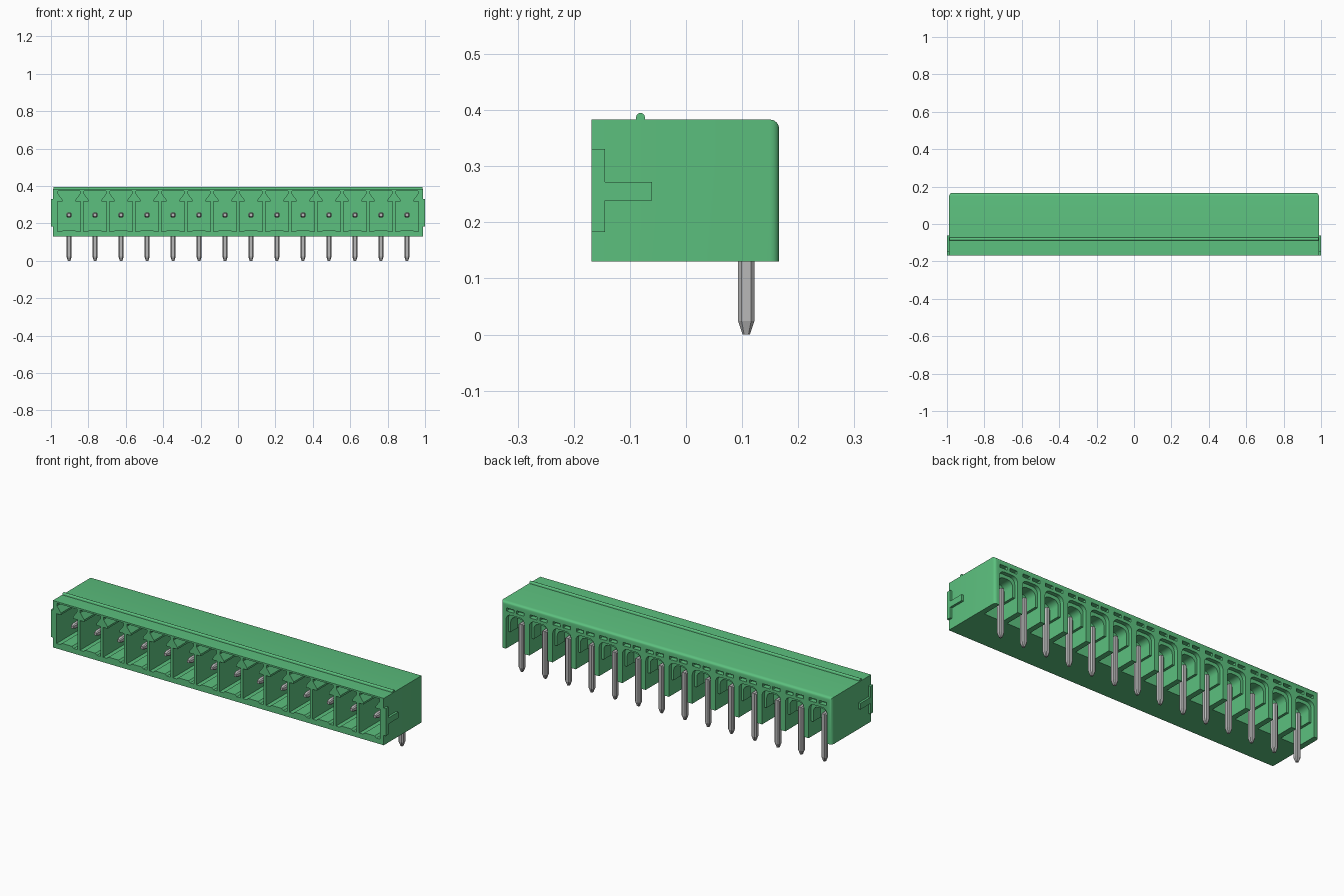
import bpy, bmesh, math
from mathutils import Vector

cube = bpy.data.objects.get("Cube")
if cube:
    bpy.data.objects.remove(cube, do_unlink=True)

COUNT, PITCH = 14, 0.139
CENTRES = [(i - (COUNT - 1) / 2) * PITCH for i in range(COUNT)]


def material(name, rgb, metallic=0.0):
    m = bpy.data.materials.new(name)
    m.use_nodes = True
    m.diffuse_color = (*rgb, 1)
    m.node_tree.nodes["Principled BSDF"].inputs["Base Color"].default_value = (*rgb, 1)
    return m


GREEN = material("green plastic", (0.107, 0.527, 0.209))
GREY = material("grey metal", (0.48, 0.48, 0.48))


def make_object(name, bm, mat):
    bmesh.ops.recalc_face_normals(bm, faces=bm.faces[:])
    mesh = bpy.data.meshes.new(name)
    bm.to_mesh(mesh)
    bm.free()
    mesh.materials.append(mat)
    obj = bpy.data.objects.new(name, mesh)
    bpy.context.scene.collection.objects.link(obj)
    return obj


def prism(bm, points, axis, a, b):
    """Extrude a flat outline from a to b; axis 'y' takes (x, z), 'x' takes (y, z)."""
    place = (lambda p, d: (p[0], d, p[1])) if axis == "y" else (lambda p, d: (d, p[0], p[1]))
    face = bm.faces.new([bm.verts.new(place(p, a)) for p in points])
    ext = bmesh.ops.extrude_face_region(bm, geom=[face])
    move = Vector((0, b - a, 0) if axis == "y" else (b - a, 0, 0))
    bmesh.ops.translate(bm, vec=move, verts=[g for g in ext["geom"] if isinstance(g, bmesh.types.BMVert)])


def rect(x0, x1, z0, z1):
    return [(x0, z0), (x1, z0), (x1, z1), (x0, z1)]


def arch(half, z0, z1, r):
    """Opening with rounded upper corners."""
    pts = [(-half, z0), (half, z0)]
    for cx, start in ((half - r, 0), (-half + r, 90)):
        for k in range(5):
            t = math.radians(start + k * 22.5)
            pts.append((cx + r * math.cos(t), z1 - r + r * math.sin(t)))
    return pts


def cut(obj, outlines, y0, y1):
    """Cut the given outlines out of the object in every cell."""
    bm = bmesh.new()
    for c in CENTRES:
        for pts in outlines:
            prism(bm, [(c + x, z) for x, z in pts], "y", y0, y1)
    cutter = make_object("cell_cutter", bm, GREEN)
    cutter.hide_render = True
    mod = obj.modifiers.new("cells", "BOOLEAN")
    mod.operation, mod.solver, mod.object = "DIFFERENCE", "EXACT", cutter
    bpy.context.view_layer.update()
    deps = bpy.context.evaluated_depsgraph_get()
    result = bpy.data.meshes.new_from_object(obj.evaluated_get(deps))
    obj.modifiers.clear()
    obj.data = result
    bpy.data.objects.remove(cutter, do_unlink=True)


# Housing block with rounded rear edges
bm = bmesh.new()
prism(bm, rect(-0.988, 0.988, 0.13, 0.383), "y", -0.168, 0.166)
rear = [e for e in bm.edges if all(v.co.y > 0.1 for v in e.verts)
        and not all(v.co.z < 0.2 for v in e.verts)]
bmesh.ops.bevel(bm, geom=rear, offset=0.016, segments=4, profile=0.5, affect="EDGES")
housing = make_object("housing", bm, GREEN)

# Front sockets: keyed outline with a dovetail slot above
socket = [(-0.062, 0.157), (-0.04, 0.157), (-0.03, 0.166), (0.03, 0.166), (0.04, 0.157), (0.062, 0.157),
          (0.062, 0.318), (0.036, 0.318), (0.036, 0.328), (0.06, 0.36), (0.06, 0.374),
          (-0.06, 0.374), (-0.06, 0.36), (-0.036, 0.328), (-0.036, 0.318), (-0.062, 0.318)]
cut(housing, [socket], -0.2, 0.03)

# Rear pockets: shallow arch, deeper arch, deep lower bay, and small slots above
cut(housing, [arch(0.055, 0.1, 0.318, 0.03)], 0.145, 0.2)
cut(housing, [arch(0.042, 0.1, 0.3, 0.03)], 0.085, 0.21)
cut(housing, [rect(-0.055, 0.055, 0.1, 0.215)], 0.055, 0.22)
cut(housing, [rect(-0.052, -0.008, 0.334, 0.351), rect(0.008, 0.052, 0.334, 0.351)], 0.14, 0.2)

# Rounded rib along the top
bm = bmesh.new()
rib = [(-0.089, 0.375), (-0.073, 0.375)]
rib += [(-0.081 + 0.008 * math.cos(t), 0.387 + 0.008 * math.sin(t))
        for t in (math.pi * k / 6 for k in range(7))]
prism(bm, rib, "x", -0.986, 0.986)
make_object("top_rib", bm, GREEN)

# T-shaped guide on each end
tee = [(-0.168, 0.183), (-0.144, 0.183), (-0.144, 0.239), (-0.061, 0.239),
       (-0.061, 0.272), (-0.144, 0.272), (-0.144, 0.331), (-0.168, 0.331)]
for side, s in (("left", 1), ("right", -1)):
    bm = bmesh.new()
    prism(bm, tee, "x", 0.98 * s, 1.0 * s)
    make_object(side + "_end_guide", bm, GREEN)

# Bent pin: chamfered square section swept along an L with tapered tips
H, C = 0.0145, 0.0085
section = [(H, C), (C, H), (-C, H), (-H, C), (-H, -C), (-C, -H), (C, -H), (H, -C)]
path = [(-0.125, 0.245, 0, 1, 0.5), (-0.105, 0.245, 0, 1, 0.9), (0.1075, 0.245, 1, 1, 1),
        (0.1075, 0.024, 1, 0, 1), (0.1075, 0.0, 1, 0, 0.45)]
bm = bmesh.new()
rings = [[bm.verts.new((u * k, y + v * ny * k, z + v * nz * k)) for u, v in section]
         for y, z, ny, nz, k in path]
for a, b in zip(rings, rings[1:]):
    for i in range(8):
        j = (i + 1) % 8
        bm.faces.new((a[i], a[j], b[j], b[i]))
bm.faces.new(rings[0])
bm.faces.new(rings[-1])
first = make_object("pin_1", bm, GREY)
first.location.x = CENTRES[0]
for i, c in enumerate(CENTRES[1:], 2):
    pin = bpy.data.objects.new(f"pin_{i}", first.data)
    pin.location.x = c
    bpy.context.scene.collection.objects.link(pin)

# Smooth the rounded edges only
bpy.ops.object.select_all(action="DESELECT")
for name in ("housing", "top_rib"):
    obj = bpy.data.objects[name]
    obj.select_set(True)
    bpy.context.view_layer.objects.active = obj
bpy.ops.object.shade_smooth_by_angle(angle=math.radians(32))
